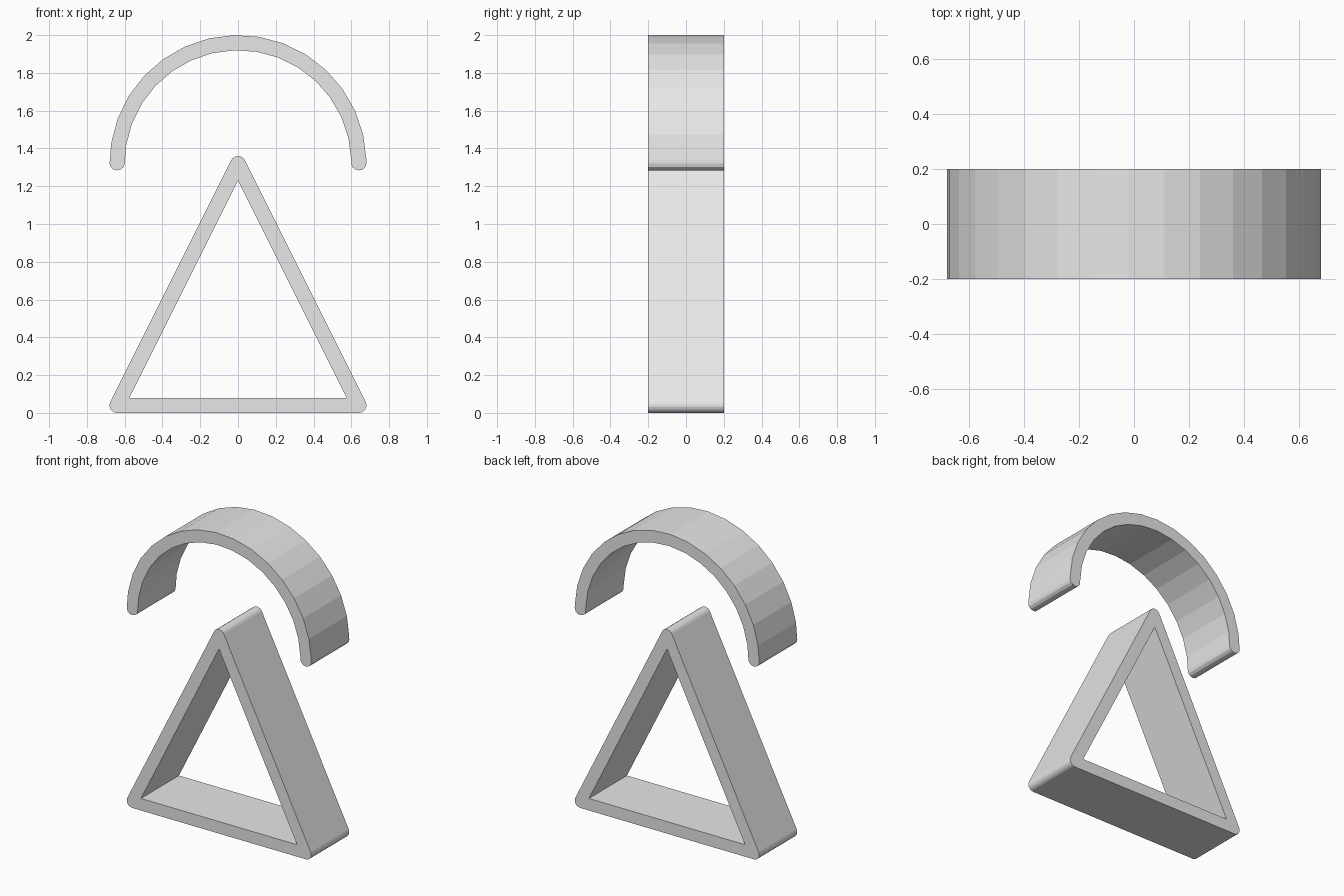
import bpy, bmesh
from math import radians, degrees, cos, sin, atan2, hypot

cube = bpy.data.objects.get("Cube")
if cube:
    bpy.data.objects.remove(cube, do_unlink=True)

HALF = 0.64      # half width of the centre line
R = 0.04         # half thickness of the band
DEPTH = 0.4
PEAK = 1.32      # height of the triangle tip and of the arch centre

grey = bpy.data.materials.new("light_grey")
grey.use_nodes = True
grey.diffuse_color = (0.8, 0.8, 0.8, 1)
grey.node_tree.nodes["Principled BSDF"].inputs["Base Color"].default_value = (0.8, 0.8, 0.8, 1)


def arc(cx, cz, radius, start, end, steps, squash=1.0):
    """Points on an arc, angles in degrees."""
    angles = [radians(start + (end - start) * i / steps) for i in range(steps + 1)]
    return [(cx + radius * cos(a), cz + squash * radius * sin(a)) for a in angles]


def extruded(name, loops):
    """Fill x-z outlines (later ones are holes) and extrude them along y."""
    bm = bmesh.new()
    edges = []
    for loop in loops:
        verts = [bm.verts.new((x, -DEPTH / 2, z)) for x, z in loop]
        edges += [bm.edges.new((v, verts[i - 1])) for i, v in enumerate(verts)]
    bmesh.ops.triangle_fill(bm, edges=edges, use_beauty=True, normal=(0, -1, 0))
    grown = bmesh.ops.extrude_face_region(bm, geom=bm.faces[:], use_keep_orig=True)
    moved = [g for g in grown["geom"] if isinstance(g, bmesh.types.BMVert)]
    bmesh.ops.translate(bm, verts=moved, vec=(0, DEPTH, 0))
    bmesh.ops.recalc_face_normals(bm, faces=bm.faces[:])
    mesh = bpy.data.meshes.new(name)
    bm.to_mesh(mesh)
    bm.free()
    mesh.materials.append(grey)
    obj = bpy.data.objects.new(name, mesh)
    bpy.context.collection.objects.link(obj)


# Triangle frame: rounded outer corners, sharp inner corners
rise = PEAK - R
tilt = degrees(atan2(HALF, rise))
outer = (arc(HALF, R, R, -90, tilt, 6)
         + arc(0, PEAK, R, tilt, 180 - tilt, 6)
         + arc(-HALF, R, R, 180 - tilt, 270, 6))
slant = hypot(HALF, rise)
inset = R * (slant + HALF) / rise
inner = [(HALF - inset, 2 * R), (0, PEAK - R * slant / HALF), (inset - HALF, 2 * R)]
extruded("triangle_frame", [outer, inner])

# Arch band: faceted half ring with rounded ends
def half_ring(radius):
    ring = arc(0, PEAK, radius, 1.8, 181.8, 16)[:-1]
    return [(radius, PEAK)] + ring + [(-radius, PEAK)]

left_end = arc(-HALF, PEAK, R, 180, 360, 6, 0.9)[1:-1]
right_end = arc(HALF, PEAK, R, 180, 360, 6, 0.9)[1:-1]
extruded("arch_band", [half_ring(HALF + R) + left_end + half_ring(HALF - R)[::-1] + right_end])
